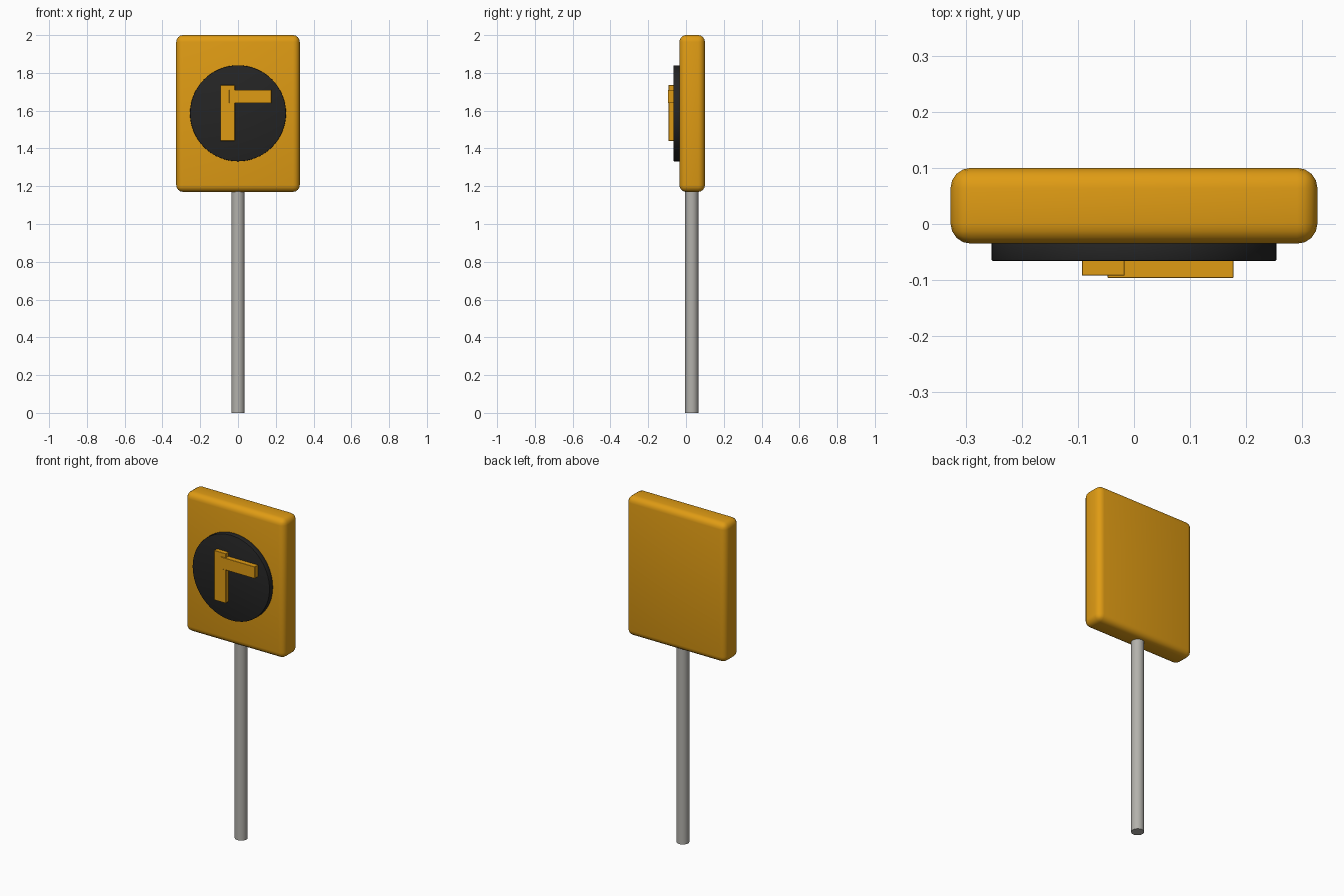
import bpy, math

if "Cube" in bpy.data.objects:
    bpy.data.objects.remove(bpy.data.objects["Cube"])


def material(name, rgb):
    m = bpy.data.materials.new(name)
    m.diffuse_color = (*rgb, 1)
    m.use_nodes = True
    m.node_tree.nodes["Principled BSDF"].inputs["Base Color"].default_value = m.diffuse_color
    return m


AMBER = material("amber", (0.74, 0.33, 0.007))
BLACK = material("black", (0.018, 0.018, 0.018))
GREY = material("pole_grey", (0.45, 0.44, 0.41))


def finish(ob, name, mat, bevel, segments):
    ob.name = name
    ob.data.materials.append(mat)
    bpy.ops.object.transform_apply(location=False, rotation=True, scale=True)
    if bevel:
        mod = ob.modifiers.new("rounded_edges", 'BEVEL')
        mod.width = bevel
        mod.segments = segments
        mod.limit_method = 'ANGLE'
        bpy.ops.object.modifier_apply(modifier=mod.name)
    bpy.ops.object.shade_smooth_by_angle(angle=math.radians(35))


def box(name, lo, hi, mat, bevel=0, segments=1):
    bpy.ops.mesh.primitive_cube_add(size=1, location=[(a + b) / 2 for a, b in zip(lo, hi)])
    ob = bpy.context.object
    ob.scale = [b - a for a, b in zip(lo, hi)]
    finish(ob, name, mat, bevel, segments)


def cylinder(name, radius, depth, loc, mat, sides, tilt=0, bevel=0):
    bpy.ops.mesh.primitive_cylinder_add(vertices=sides, radius=radius, depth=depth,
                                        location=loc, rotation=(tilt, 0, 0))
    finish(bpy.context.object, name, mat, bevel, 2)


# Support pole, ending just inside the panel
cylinder("pole", 0.035, 1.20, (0, 0.03, 0.60), GREY, 32)

# Rounded sign panel
box("sign_panel", (-0.327, -0.035, 1.17), (0.327, 0.10, 2.0), AMBER, 0.036, 4)

# Dark round face on the front
cylinder("dark_disc", 0.254, 0.035, (0, -0.0485, 1.586), BLACK, 64, math.pi / 2, 0.003)

# Raised bars of the turn symbol
box("upright_bar", (-0.093, -0.092, 1.44), (-0.017, -0.06, 1.735), AMBER, 0.001)
box("side_bar", (-0.047, -0.096, 1.64), (0.177, -0.06, 1.71), AMBER, 0.001)
